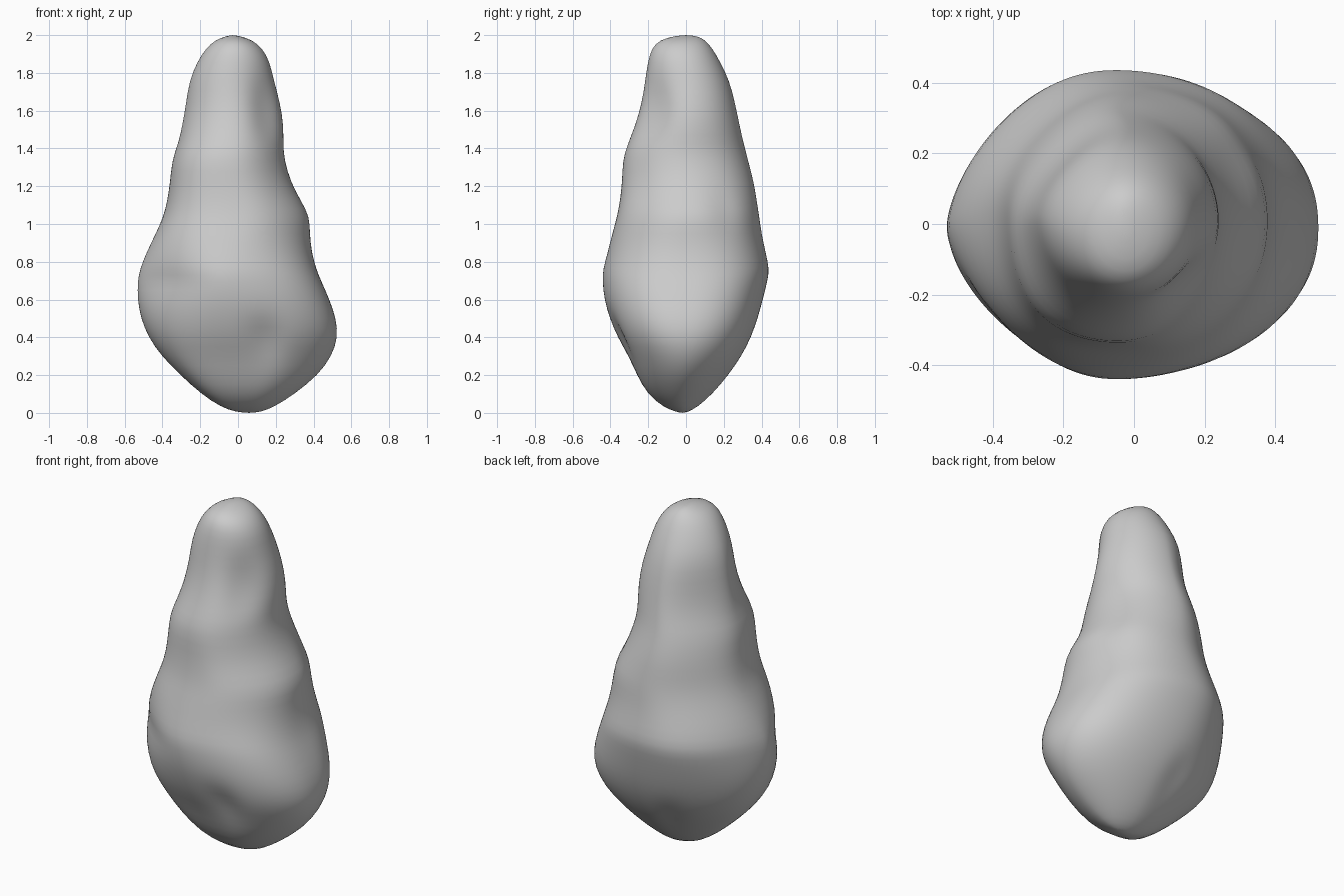
import bpy
import bmesh
from math import cos, sin, tau, exp
from mathutils import Vector

# Cross-sections: height, x min, x max, y min, y max
SECTIONS = [
    (0.005, -0.01, 0.12, -0.05, 0.01),
    (0.03, -0.09, 0.19, -0.12, 0.06),
    (0.10, -0.195, 0.30, -0.205, 0.14),
    (0.20, -0.305, 0.425, -0.26, 0.225),
    (0.30, -0.405, 0.497, -0.305, 0.295),
    (0.40, -0.475, 0.53, -0.365, 0.345),
    (0.50, -0.515, 0.52, -0.405, 0.38),
    (0.60, -0.533, 0.485, -0.433, 0.407),
    (0.70, -0.532, 0.44, -0.443, 0.432),
    (0.76, -0.52, 0.415, -0.44, 0.442),
    (0.85, -0.485, 0.39, -0.415, 0.422),
    (0.95, -0.435, 0.38, -0.39, 0.40),
    (1.04, -0.395, 0.38, -0.365, 0.388),
    (1.12, -0.375, 0.335, -0.35, 0.375),
    (1.22, -0.36, 0.28, -0.338, 0.36),
    (1.34, -0.35, 0.245, -0.336, 0.328),
    (1.42, -0.318, 0.24, -0.31, 0.307),
    (1.52, -0.295, 0.243, -0.27, 0.284),
    (1.64, -0.275, 0.225, -0.235, 0.26),
    (1.76, -0.258, 0.19, -0.216, 0.23),
    (1.86, -0.215, 0.168, -0.202, 0.18),
    (1.93, -0.17, 0.13, -0.182, 0.14),
    (1.975, -0.12, 0.075, -0.14, 0.10),
    (1.995, -0.06, 0.01, -0.06, 0.06),
]
# Corner fullness: height, then front-left, front-right, back-left, back-right
CORNERS = [
    (0.0, 2.6, 1.85, 1.85, 1.85),
    (0.2, 2.9, 1.9, 1.85, 1.9),
    (0.45, 2.1, 2.2, 1.75, 2.3),
    (0.7, 1.48, 2.35, 1.75, 2.4),
    (1.0, 2.5, 1.95, 1.75, 2.15),
    (1.25, 2.4, 1.9, 1.7, 2.05),
    (1.55, 2.0, 2.0, 1.45, 2.0),
    (1.9, 2.0, 2.0, 1.9, 2.0),
    (2.1, 2.0, 2.0, 2.0, 2.0),
]
# Shallow hollows: centre, push direction, depth, radius
DENTS = [
    ((0.15, -0.33, 0.40), (-0.3, 1, 0.3), 0.035, 0.11),
    ((-0.08, 0.26, 0.26), (0, -1, 0.3), 0.02, 0.09),
    ((0.16, -0.17, 1.58), (-1, 1, 0), 0.045, 0.14),
    ((0.29, 0.19, 1.05), (-1, -0.6, 0), 0.015, 0.10),
]
N = 64


def spow(v, e):
    return (1 if v >= 0 else -1) * abs(v) ** e


def blend(v):
    t = (v + 1) / 2
    return t * t * (3 - 2 * t)


def exponent(z, c, s):
    for lo, hi in zip(CORNERS, CORNERS[1:]):
        if z <= hi[0]:
            break
    t = (z - lo[0]) / (hi[0] - lo[0])
    fl, fr, bl, br = [a + (b - a) * t for a, b in zip(lo[1:], hi[1:])]
    u, v = blend(c), blend(s)
    return (fl * (1 - u) + fr * u) * (1 - v) + (bl * (1 - u) + br * u) * v


def ring_point(section, a):
    z, x0, x1, y0, y1 = section
    c, s = cos(a), sin(a)
    p = exponent(z, c, s)
    co = Vector(((x0 + x1) / 2 + (x1 - x0) / 2 * spow(c, 2 / p),
                 (y0 + y1) / 2 + (y1 - y0) / 2 * spow(s, 2 / p), z))
    push = Vector()
    for centre, direction, depth, radius in DENTS:
        d = (co - Vector(centre)).length / radius
        push += Vector(direction).normalized() * depth * exp(-d * d * 1.5)
    return co + push


# Boulder body lofted through the sections
bm = bmesh.new()
rings = [[bm.verts.new(ring_point(sec, tau * i / N)) for i in range(N)]
         for sec in SECTIONS]
for a, b in zip(rings, rings[1:]):
    for i in range(N):
        j = (i + 1) % N
        bm.faces.new((a[i], a[j], b[j], b[i]))

# Rounded ends
for ring, co in ((rings[0], (0.06, -0.02, 0.0)), (rings[-1], (-0.03, 0.0, 2.0))):
    tip = bm.verts.new(co)
    for i in range(N):
        bm.faces.new((ring[i], ring[(i + 1) % N], tip))
bmesh.ops.recalc_face_normals(bm, faces=bm.faces)

mesh = bpy.data.meshes.new("boulder")
bm.to_mesh(mesh)
bm.free()
mesh.polygons.foreach_set("use_smooth", [True] * len(mesh.polygons))
boulder = bpy.data.objects.new("boulder", mesh)
bpy.context.collection.objects.link(boulder)
sub = boulder.modifiers.new("smooth", 'SUBSURF')
sub.levels = sub.render_levels = 1
